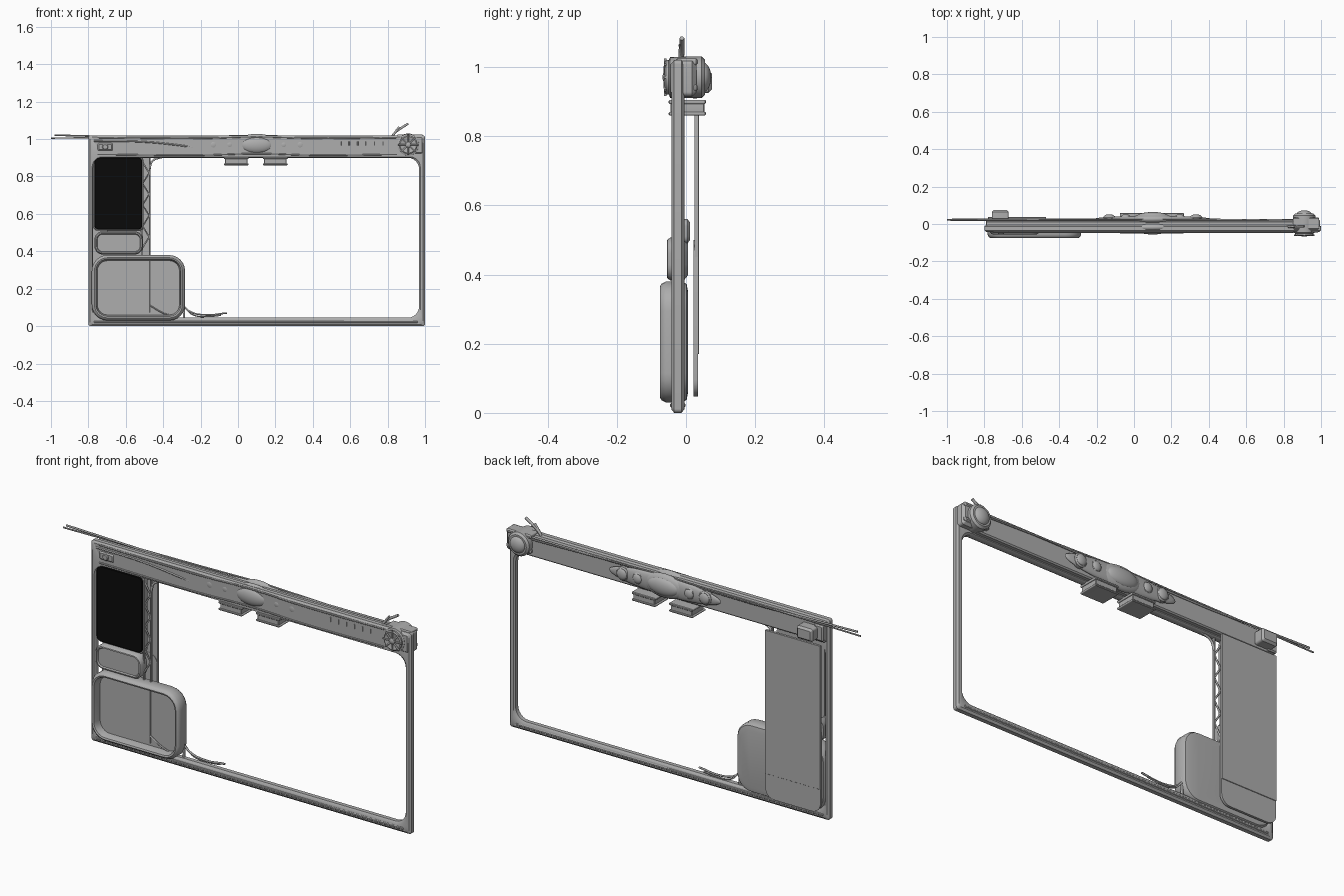
import bpy, bmesh, math
from mathutils import Vector

cube = bpy.data.objects.get("Cube")
if cube:
    bpy.data.objects.remove(cube)


def material(name, v):
    m = bpy.data.materials.new(name)
    m.use_nodes = True
    m.diffuse_color = (v, v, v, 1)
    m.node_tree.nodes["Principled BSDF"].inputs["Base Color"].default_value = (v, v, v, 1)
    return m


GREY = material("warm_grey", 0.42)
BLACK = material("screen_black", 0.003)


def finish(name, bm, mat=GREY, angle=35):
    bmesh.ops.recalc_face_normals(bm, faces=bm.faces)
    me = bpy.data.meshes.new(name)
    bm.to_mesh(me)
    bm.free()
    ob = bpy.data.objects.new(name, me)
    bpy.context.collection.objects.link(ob)
    me.materials.append(mat)
    bpy.ops.object.select_all(action="DESELECT")
    ob.select_set(True)
    bpy.context.view_layer.objects.active = ob
    bpy.ops.object.shade_smooth_by_angle(angle=math.radians(angle))
    return ob


def rounded(x0, x1, z0, z1, r, y, n=6):
    pts = []
    for cx, cz, a in ((x1 - r, z1 - r, 0), (x0 + r, z1 - r, 90),
                      (x0 + r, z0 + r, 180), (x1 - r, z0 + r, 270)):
        for i in range(n + 1):
            t = math.radians(a + 90 * i / n)
            pts.append((cx + r * math.cos(t), y, cz + r * math.sin(t)))
    return pts


def loft(name, loops, closed=False, mat=GREY):
    """Skin a series of outlines; cap the ends unless it closes on itself."""
    bm = bmesh.new()
    rows = [[bm.verts.new(p) for p in lp] for lp in loops]
    n = len(rows[0])
    pairs = list(zip(rows, rows[1:]))
    if closed:
        pairs.append((rows[-1], rows[0]))
    else:
        bm.faces.new(rows[0])
        bm.faces.new(rows[-1])
    for a, b in pairs:
        for i in range(n):
            j = (i + 1) % n
            bm.faces.new((a[i], a[j], b[j], b[i]))
    return finish(name, bm, mat)


def pad(name, rect, r, steps, mat=GREY):
    """Rounded slab through steps of (inset, y)."""
    x0, x1, z0, z1 = rect
    return loft(name, [rounded(x0 + d, x1 - d, z0 + d, z1 - d, max(r - d, .003), y)
                       for d, y in steps], mat=mat)


def box(name, x0, x1, y0, y1, z0, z1, bevel=.003):
    return pad(name, (x0, x1, z0, z1), bevel + .001,
               [(bevel, y0), (0, y0 + bevel), (0, y1 - bevel), (bevel, y1)])


def ball(name, loc, size):
    bm = bmesh.new()
    bmesh.ops.create_uvsphere(bm, u_segments=32, v_segments=16, radius=1)
    bmesh.ops.scale(bm, vec=size, verts=bm.verts)
    bmesh.ops.translate(bm, vec=loc, verts=bm.verts)
    return finish(name, bm, angle=60)


def turned(name, x, z, profile, n=32):
    """Round part about the y axis from (radius, y) steps."""
    return loft(name, [[(x + r * math.cos(math.tau * i / n), y, z + r * math.sin(math.tau * i / n))
                        for i in range(n)] for r, y in profile])


def wire(name, pts, r=.004, smooth=True):
    cu = bpy.data.curves.new(name, "CURVE")
    cu.dimensions = "3D"
    cu.bevel_depth = r
    cu.bevel_resolution = 1
    cu.use_fill_caps = True
    cu.resolution_u = 6
    sp = cu.splines.new("BEZIER" if smooth else "POLY")
    if smooth:
        sp.bezier_points.add(len(pts) - 1)
        for p, co in zip(sp.bezier_points, pts):
            p.co = co
            p.handle_left_type = p.handle_right_type = "AUTO"
    else:
        sp.points.add(len(pts) - 1)
        for p, co in zip(sp.points, pts):
            p.co = (*co, 1)
    ob = bpy.data.objects.new(name, cu)
    cu.materials.append(GREY)
    bpy.context.collection.objects.link(ob)


# Outer frame: bevelled ring with a rounded opening
loft("frame", [
    rounded(-.79, .99, .01, 1.01, .01, -.042), rounded(-.8, 1, 0, 1.02, .012, -.034),
    rounded(-.8, 1, 0, 1.02, .012, -.013), rounded(-.79, .99, .01, 1.01, .01, -.005),
    rounded(-.78, .975, .035, .905, .055, -.005), rounded(-.775, .968, .045, .9, .06, -.013),
    rounded(-.775, .968, .045, .9, .06, -.034), rounded(-.78, .975, .035, .905, .055, -.042),
], closed=True)
box("bottom_ridge", -.77, .96, -.046, -.002, .016, .028)

# Top bar
box("top_bar", -.79, .9, -.036, .018, .91, 1.012, .006)
for z in (.918, 1.008):
    wire("bar_trim", [(-.75, -.043, z), (-.2, -.043, z - .004), (.1, -.043, z + .004),
                      (.4, -.043, z - .004), (.85, -.043, z)], .004)

# Centre ornament, the same on front and back
for s in (-1, 1):
    mid = .004
    ball("ornament_plate", (.1, mid + s * .022, .968), (.315, .018, .05))
    ball("ornament_hub", (.1, mid + s * .022, .968), (.12, .028, .06))
    ball("ornament_gem", (.1, mid + s * .034, .968), (.088, .026, .045))
    for dx, r in ((.145, .025), (.232, .029)):
        for side in (-1, 1):
            x = .1 + side * dx
            turned("bead_collar", x, .97, [(r + .006, mid), (r + .006, mid + s * .032), (r, mid + s * .038)])
            ball("bead", (x, mid + s * .034, .97), (r, .014, r))

# Two flanged boxes under the ornament
for x in (-.01, .2):
    box("clip_core", x - .06, x + .06, -.045, .053, .865, .9)
    box("clip_top_flange", x - .066, x + .066, -.05, .058, .893, .905)
    box("clip_bottom_flange", x - .066, x + .066, -.05, .058, .86, .87)

# Right corner knob with spoked front dial and domed back
box("knob_block", .87, .995, -.045, .03, .915, 1.02, .012)
turned("knob_drum", .91, .97, [(.045, -.052), (.058, -.046), (.06, 0), (.06, .045), (.05, .055)])
turned("dial_rim", .91, .97, [(.034, -.05), (.05, -.05), (.05, -.058), (.044, -.062), (.034, -.058)])
ball("dial_hub", (.91, -.058, .97), (.017, .01, .017))
ball("knob_dome", (.91, .048, .97), (.043, .025, .043))
for i in range(8):
    a = math.tau * i / 8
    wire("dial_spoke", [(.91, -.062, .97), (.91 + .054 * math.cos(a), -.06, .97 + .054 * math.sin(a))],
         .004, False)
for z in (.93, 1.005):
    box("knob_fin", .85, .99, -.03, .035, z, z + .02, .006)

# Horns and cables by the knob
wire("long_horn", [(.72, -.015, .975), (.8, -.015, .985), (.84, -.012, 1.035), (.91, -.012, 1.083)], .007)
wire("short_horn", [(.76, -.02, .985), (.81, -.018, 1.0), (.85, -.015, 1.05), (.862, -.015, 1.065)], .006)
wire("upper_cable", [(.4, -.038, .945), (.47, -.038, .972), (.62, -.038, .978), (.85, -.038, .985)])
wire("lower_cable", [(.4, -.038, .93), (.48, -.038, .955), (.64, -.038, .962), (.85, -.038, .96)])
for i in range(6):
    x = .55 + .045 * i
    wire("cable_tie", [(x, -.042, .965), (x, -.042, .988)], .003, False)

# Long rods running over the bar
wire("upper_rod", [(-.98, .022, 1.021), (-.4, .022, 1.006), (.85, .02, 1.012)], .005, False)
wire("lower_rod", [(-1, .024, 1.005), (-.2, .026, 1.014), (.1, .026, 1.02), (.85, .022, 1.0)], .004, False)
wire("front_cable", [(-.77, -.04, .99), (-.5, -.04, .985), (-.3, -.04, .965), (-.2, -.035, .95)], .005)

# Left corner bracket
box("corner_block", -.79, -.74, -.04, .03, .92, 1.0, .006)
box("corner_motor", -.76, -.67, .01, .075, .925, .99, .01)
box("corner_latch", -.75, -.67, -.048, -.03, .938, .978, .006)
turned("latch_button", -.71, .958, [(.016, -.04), (.016, -.052), (.012, -.056)])

# Back panels
pad("lower_back_panel", (-.78, -.47, .047, .5), .05, [(0, .022), (0, .034)])
box("upper_back_panel", -.78, -.47, .024, .037, .17, .9, .001)

# Black screen in its surround
pad("screen_surround", (-.775, -.505, .51, .908), .025, [(0, -.005), (0, -.028), (.004, -.032)])
pad("screen", (-.768, -.512, .517, .901), .022, [(0, -.03), (0, -.038), (.003, -.041)], BLACK)
pad("screen_foot", (-.7, -.52, .49, .56), .02, [(0, -.01), (0, .004), (.01, .012)])

# Lattice strip beside the screen
for x in (-.512, -.473):
    box("lattice_rail", x - .004, x + .004, -.028, -.016, .05, .905, .001)
wire("lattice", [(-.51 + .035 * (i % 2), -.022, .42 + .057 * i) for i in range(9)], .005, False)
wire("lattice_corner", [(-.472, -.022, .84), (-.46, -.022, .88), (-.42, -.022, .9), (-.3, -.022, .908)], .006)

# Small display pod
pad("small_pod", (-.768, -.508, .383, .507), .045,
    [(.015, .006), (0, -.006), (0, -.045), (.006, -.054), (.012, -.055), (.016, -.048)])

# Large display pod with a recessed face
pad("large_pod", (-.782, -.283, .03, .38), .085,
    [(.03, .006), (.008, .002), (0, -.01), (0, -.058), (.006, -.07), (.014, -.075),
     (.022, -.072), (.026, -.06), (.03, -.034)])
box("pod_seam", -.472, -.467, -.038, -.03, .07, .35, .001)

# Loose cables at the pod's lower corner
wire("long_tendril", [(-.3, -.02, .12), (-.26, -.02, .08), (-.18, -.02, .06), (-.06, -.02, .07)], .005)
wire("short_tendril", [(-.285, -.015, .1), (-.24, -.015, .06), (-.15, -.015, .052), (-.09, -.015, .058)], .004)
wire("pod_cable", [(-.47, -.036, .11), (-.4, -.036, .07), (-.35, -.036, .055)], .004)
wire("pod_strut", [(-.29, -.02, .04), (-.288, -.02, .13)], .006, False)
